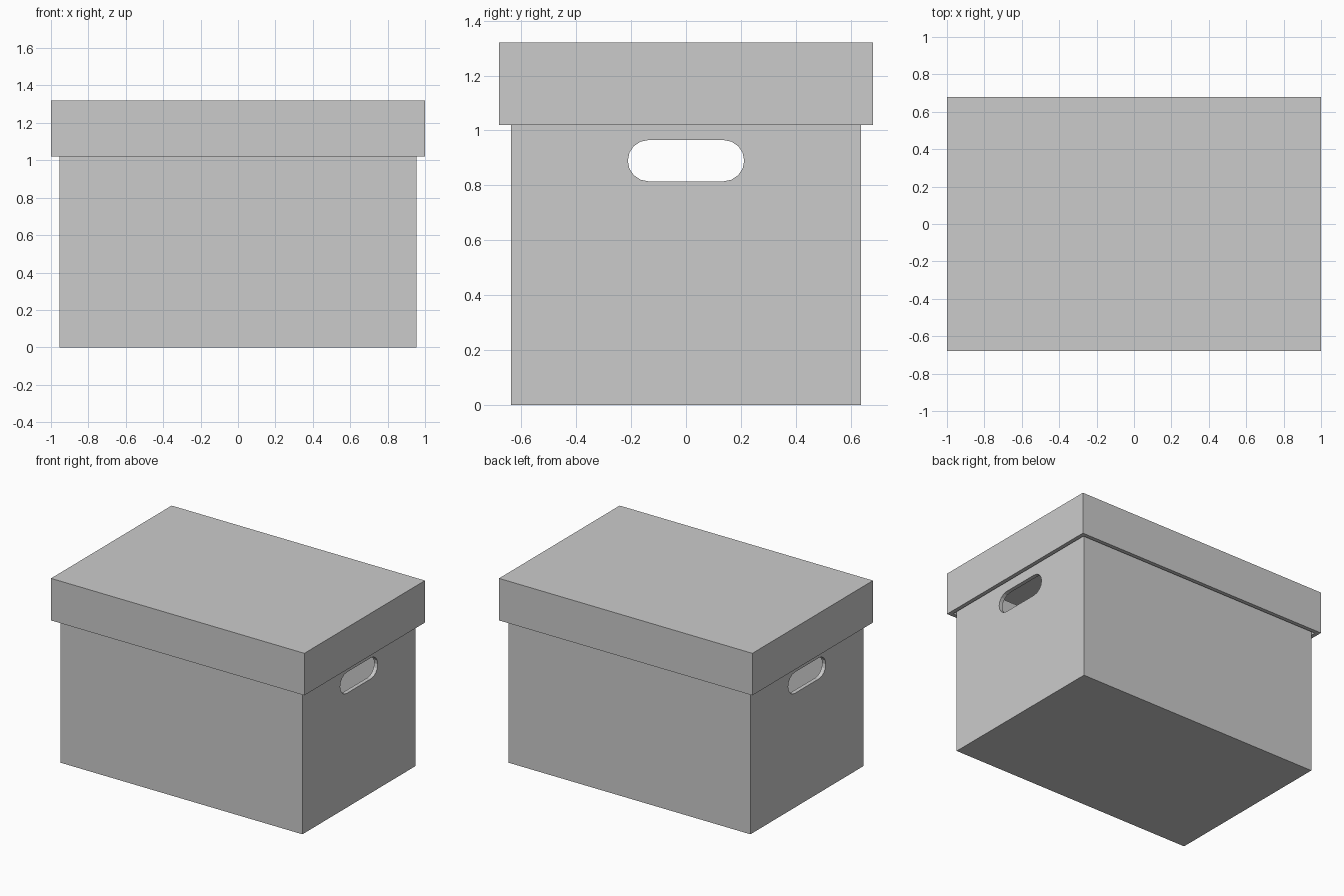
import bpy, bmesh, math
from mathutils import Matrix, Vector

if "Cube" in bpy.data.objects:
    bpy.data.objects.remove(bpy.data.objects["Cube"])

WALL = 0.04


def tray(name, hx, hy, z0, z1, opening):
    """Hollow five-sided carton; opening is +1 (open above) or -1 (open below)."""
    bm = bmesh.new()
    size = Matrix.Diagonal((2 * hx, 2 * hy, z1 - z0, 1))
    bmesh.ops.create_cube(bm, size=1, matrix=Matrix.Translation((0, 0, (z0 + z1) / 2)) @ size)
    bm.normal_update()
    face = next(f for f in bm.faces if f.normal.z * opening > 0.9)
    bmesh.ops.inset_region(bm, faces=[face], thickness=WALL)
    inner = bmesh.ops.extrude_discrete_faces(bm, faces=[face])["faces"][0]
    depth = Vector((0, 0, -opening * (z1 - z0 - WALL)))
    bmesh.ops.translate(bm, verts=inner.verts[:], vec=depth)
    bmesh.ops.recalc_face_normals(bm, faces=bm.faces[:])
    return finish(name, bm)


def finish(name, bm):
    mesh = bpy.data.meshes.new(name)
    bm.to_mesh(mesh)
    bm.free()
    obj = bpy.data.objects.new(name, mesh)
    bpy.context.collection.objects.link(obj)
    return obj


# Box body and overhanging lid
body = tray("box_body", 0.955, 0.637, 0, 1.25, 1)
lid = tray("box_lid", 1.0, 0.68, 1.02, 1.32, -1)

# Rounded slot cutter running through both end walls
r, half, zc, seg = 0.075, 0.137, 0.89, 8
bm = bmesh.new()
outline = []
for side in (1, -1):
    for i in range(seg + 1):
        a = -math.pi / 2 + math.pi * i / seg
        outline.append(bm.verts.new((-1.2, side * (half + r * math.cos(a)),
                                     zc + side * r * math.sin(a))))
slot = bm.faces.new(outline)
out = bmesh.ops.extrude_face_region(bm, geom=[slot])["geom"]
bmesh.ops.translate(bm, verts=[v for v in out if isinstance(v, bmesh.types.BMVert)], vec=(2.4, 0, 0))
bmesh.ops.recalc_face_normals(bm, faces=bm.faces[:])
cutter = finish("handle_cutter", bm)
cutter.hide_render = True
cutter.display_type = 'WIRE'

# Hand holes
cut = body.modifiers.new("hand_holes", 'BOOLEAN')
cut.operation = 'DIFFERENCE'
cut.solver = 'EXACT'
cut.object = cutter
